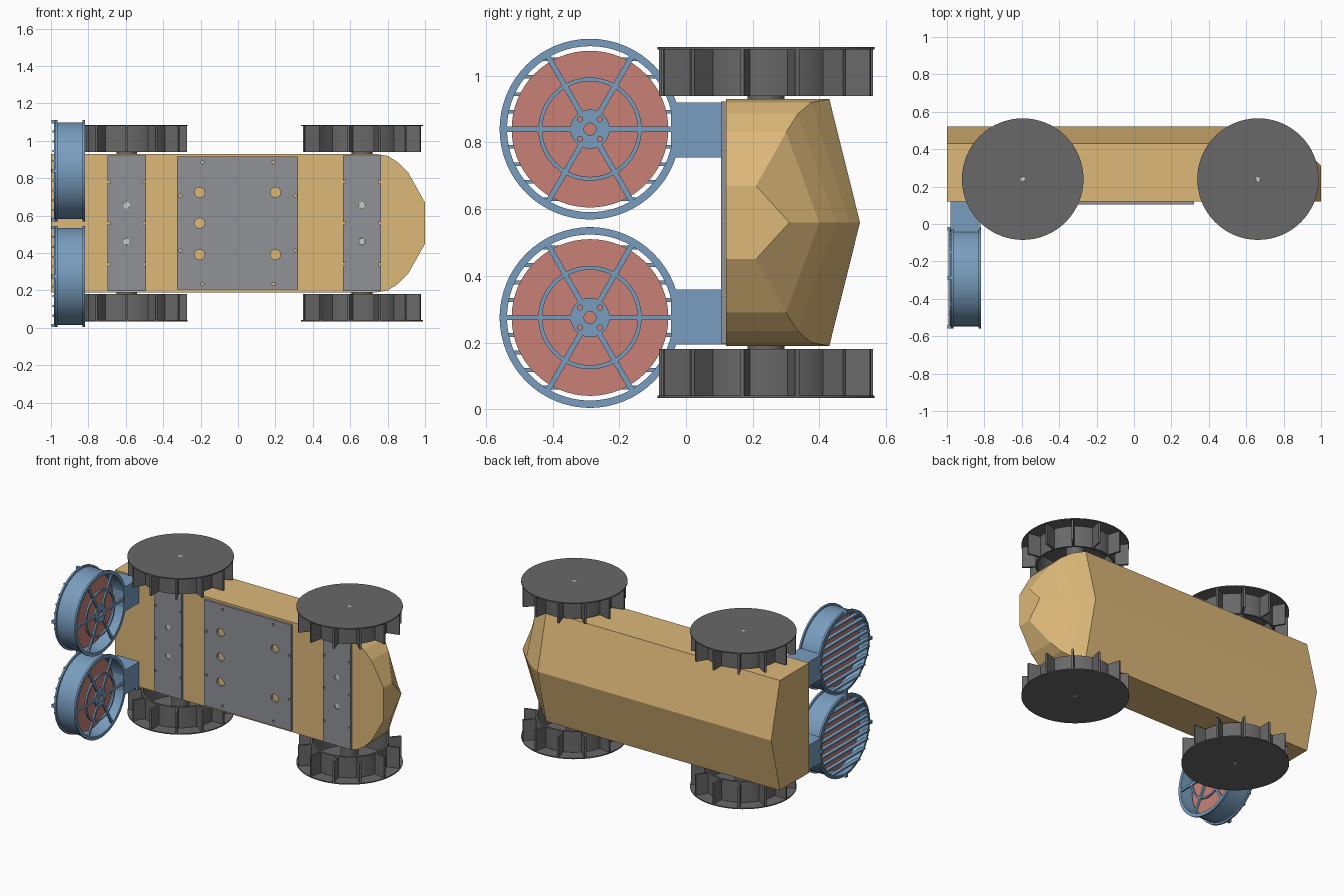
import bpy, bmesh
from math import pi, cos, sin, radians
from mathutils import Matrix, Vector

if "Cube" in bpy.data.objects:
    bpy.data.objects.remove(bpy.data.objects["Cube"])


def material(name, color):
    m = bpy.data.materials.new(name)
    m.diffuse_color = (*color, 1)
    m.use_nodes = True
    m.node_tree.nodes["Principled BSDF"].inputs["Base Color"].default_value = m.diffuse_color
    return m


TAN = material("tan", (0.72, 0.48, 0.19))
BLUE = material("blue", (0.19, 0.34, 0.52))
RED = material("red", (0.58, 0.22, 0.18))
DARK = material("dark grey", (0.14, 0.14, 0.14))
PLATE = material("plate grey", (0.28, 0.29, 0.31))

ZC = 0.56                                   # mirror height of the whole vehicle
FRONT = Matrix.Rotation(pi / 2, 4, 'X')     # profile lies in x,z
SIDE = Matrix.Rotation(pi / 2, 4, 'Z') @ FRONT   # profile lies in y,z
FLAT = Matrix.Identity(4)                   # profile lies in x,y


def finish(name, bm, mat, smooth=True):
    bmesh.ops.remove_doubles(bm, verts=bm.verts, dist=1e-5)
    bmesh.ops.recalc_face_normals(bm, faces=bm.faces)
    me = bpy.data.meshes.new(name)
    bm.to_mesh(me)
    bm.free()
    ob = bpy.data.objects.new(name, me)
    bpy.context.collection.objects.link(ob)
    if mat:
        me.materials.append(mat)
    if smooth:
        bpy.ops.object.select_all(action='DESELECT')
        ob.select_set(True)
        bpy.context.view_layer.objects.active = ob
        bpy.ops.object.shade_smooth_by_angle(angle=radians(30))
    return ob


def circle(r, cx=0, cy=0, n=64):
    return [(cx + r * cos(2 * pi * i / n), cy + r * sin(2 * pi * i / n)) for i in range(n)]


def rect(x0, x1, y0, y1):
    return [(x0, y0), (x1, y0), (x1, y1), (x0, y1)]


def slab(name, outlines, thick, centre, axes, mat):
    """Extruded flat profile; inner outlines become holes."""
    cu = bpy.data.curves.new(name, 'CURVE')
    cu.dimensions, cu.fill_mode, cu.extrude = '2D', 'BOTH', thick / 2
    for pts in outlines:
        sp = cu.splines.new('POLY')
        sp.points.add(len(pts) - 1)
        for p, (x, y) in zip(sp.points, pts):
            p.co = (x, y, 0, 1)
        sp.use_cyclic_u = True
    tmp = bpy.data.objects.new("tmp", cu)
    bpy.context.collection.objects.link(tmp)
    bpy.context.view_layer.update()
    bm = bmesh.new()
    bm.from_mesh(tmp.evaluated_get(bpy.context.evaluated_depsgraph_get()).to_mesh())
    bpy.data.objects.remove(tmp)
    bm.transform(Matrix.Translation(centre) @ axes)
    return finish(name, bm, mat)


def boxes(name, items, mat):
    """items: (matrix, centre, size) for each box."""
    bm = bmesh.new()
    for m, c, s in items:
        bmesh.ops.create_cube(bm, size=1, matrix=m @ Matrix.Translation(c) @ Matrix.Diagonal((*s, 1)))
    return finish(name, bm, mat, False)


# Hull: five-sided section lofted to a tapering bow (x, half height, chine y, ridge y)
stations = [(-1, .37, .43, .522), (.74, .37, .43, .522), (.80, .36, .375, .49),
            (.855, .325, .335, .45), (.91, .27, .30, .40), (1, .11, .21, .31)]
bm = bmesh.new()
rings = []
for x, h, chine, ridge in stations:
    sec = [(.12, -h), (chine, -h), (ridge, 0), (chine, h), (.12, h)]
    rings.append([bm.verts.new((x, y, ZC + z)) for y, z in sec])
for a, b in zip(rings, rings[1:]):
    for i in range(5):
        j = (i + 1) % 5
        bm.faces.new((a[i], a[j], b[j], b[i]))
bm.faces.new(rings[0])
bm.faces.new(rings[-1])
finish("hull", bm, TAN, False)

# Cover plates with holes
hole = lambda r, x, z: circle(r, x, z, 20)
small, big = .008, .027
centre_holes = [hole(big, x, z) for x, z in ((-.205, .725), (-.205, .56), (-.205, .392), (.2, .725), (.2, .392))]
centre_holes += [hole(small, sx * .19, ZC + sz * .325) for sx in (-1, 1) for sz in (-1, 1)]
centre_holes += [hole(small, sx * .308, ZC + sz * .147) for sx in (-1, 1) for sz in (-1, 1)]
slab("centre_plate", [rect(-.327, .322, .204, .916)] + centre_holes, .015, (0, .1125, 0), FRONT, PLATE)
for name, x in (("rear_plate", -.595), ("bow_plate", .663)):
    holes = [hole(small, x + s * .095, z) for s in (-1, 1) for z in (.34, .56, .78)]
    holes += [hole(.018, x, z) for z in (.462, .656)]
    slab(name, [rect(x - .102, x + .102, .197, .923)] + holes, .015, (0, .1125, 0), FRONT, PLATE)
    for i, z in enumerate((.462, .656)):
        slab(f"{name}_bolt_{i}", [hole(.0175, x, z)], .01, (0, .114, 0), FRONT, None)

# Paddle wheels: outer disc, open drum, hub with axle, twelve radial paddles
for wx, label, turn in ((-.595, "rear", 0), (.663, "bow", 17)):
    for s, side in ((1, "upper"), (-1, "lower")):
        name = f"{label}_{side}_wheel"
        at = lambda d: Vector((wx, .24, ZC + s * d))
        slab(name + "_disc", [circle(.325), circle(.013, n=20)], .007, at(.5225), FLAT, DARK)
        slab(name + "_drum", [circle(.24), circle(.228)], .14, at(.45), FLAT, DARK)
        slab(name + "_hub", [circle(.055, n=40), circle(.013, n=20)], .15, at(.445), FLAT, DARK)
        slab(name + "_axle", [circle(.0125, n=20)], .18, at(.4355), FLAT, None)
        boxes(name + "_paddles",
              [(Matrix.Translation(at(.45)) @ Matrix.Rotation(radians(turn + 30 * k), 4, 'Z'),
                (.278, 0, 0), (.086, .013, .14)) for k in range(12)], DARK)

# Ducted fans on brackets
for zc, side in ((.84, "upper"), (.275, "lower")):
    name = side + "_fan"
    at = lambda x: Vector((x, -.288, zc))
    bz = ZC + (.278 if side == "upper" else -.283)
    boxes(name + "_bracket", [(FLAT, (-.9, .038, bz), (.16, .166, .165))], BLUE)
    slab(name + "_duct", [circle(.259), circle(.249)], .16, at(-.903), SIDE, BLUE)
    for part, x in (("front_flange", -.825), ("back_flange", -.972)):
        slab(f"{name}_{part}", [circle(.271), circle(.249)], .012, at(x), SIDE, BLUE)
    slab(name + "_rotor", [circle(.235)], .03, at(-.91), SIDE, RED)
    # Front guard: hub with bolt holes, thin ring, six spokes
    bolts = [circle(.008, .042 * cos(a), .042 * sin(a), 16) for a in (pi / 4, 3 * pi / 4, 5 * pi / 4, 7 * pi / 4)]
    slab(name + "_guard_hub", [circle(.059, n=40), circle(.018, n=24)] + bolts, .012, at(-.826), SIDE, BLUE)
    slab(name + "_guard_ring", [circle(.155), circle(.143)], .012, at(-.826), SIDE, BLUE)
    boxes(name + "_guard_spokes",
          [(Matrix.Translation(at(-.826)) @ Matrix.Rotation(k * pi / 3, 4, 'X'),
            (0, .154, 0), (.012, .196, .016)) for k in range(6)], BLUE)
    # Back louvre: horizontal slats across the opening
    boxes(name + "_slats",
          [(Matrix.Translation(at(-.978)), (0, 0, dz),
            (.026, 2 * (.258 ** 2 - dz ** 2) ** .5, .011))
           for dz in [.0525 * k for k in range(-4, 5)]], BLUE)
    # Small lugs on the back rim
    boxes(name + "_lugs",
          [(Matrix.Translation(at(-.983)) @ Matrix.Rotation(k * pi / 2, 4, 'X'),
            (0, .262, 0), (.03, .018, .02)) for k in range(4)], BLUE)
